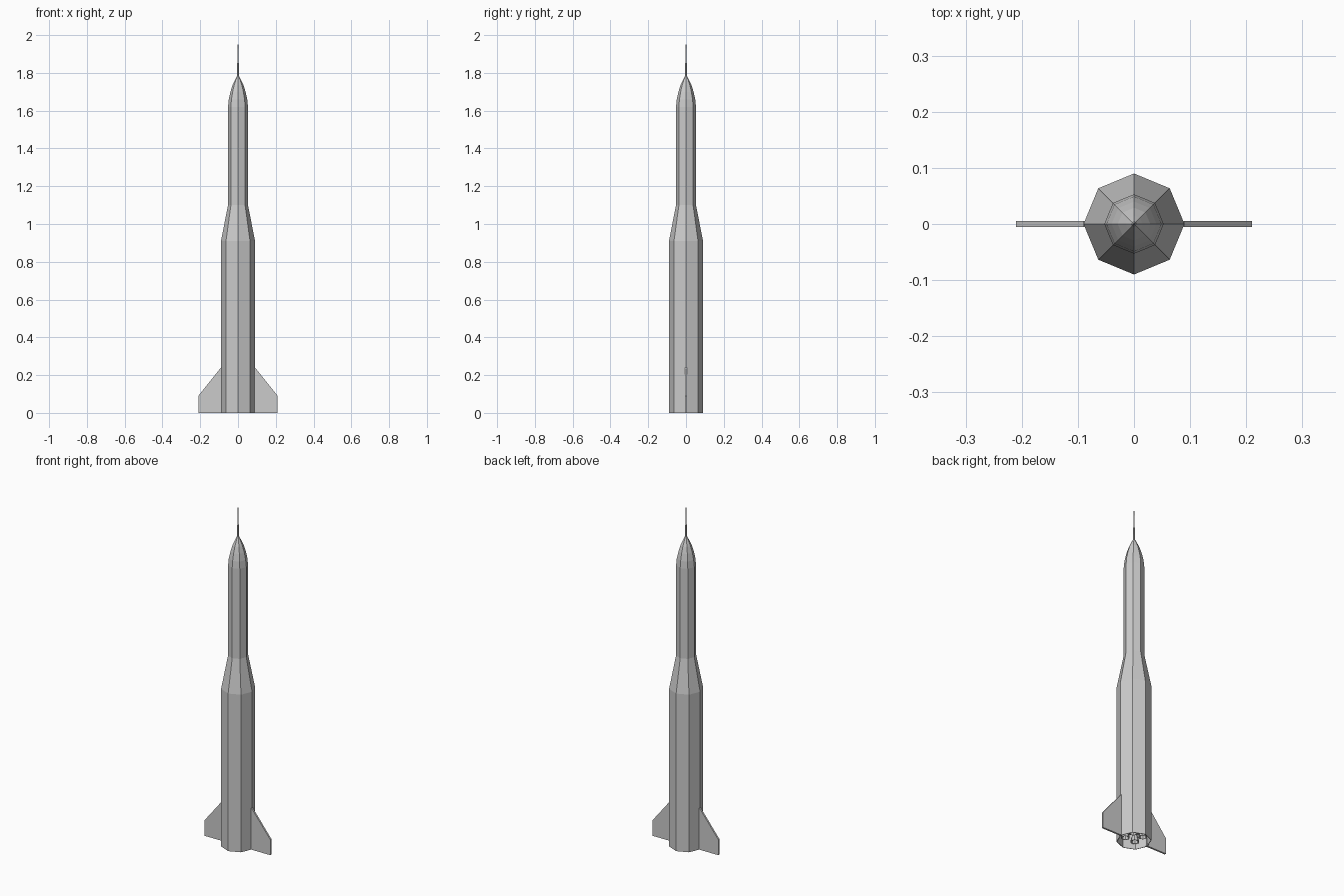
import bpy
import math

if "Cube" in bpy.data.objects:
    bpy.data.objects.remove(bpy.data.objects["Cube"])

SIDES = 8


def make_object(name, verts, faces):
    mesh = bpy.data.meshes.new(name)
    mesh.from_pydata(verts, [], faces)
    mesh.update()
    obj = bpy.data.objects.new(name, mesh)
    bpy.context.collection.objects.link(obj)
    return obj


def lathe(name, profile, sides=SIDES, center=(0, 0)):
    """Revolve (radius, z) points into a faceted shell; radius 0 makes a pole."""
    cx, cy = center
    verts, rings, faces = [], [], []
    for r, z in profile:
        n = 1 if r == 0 else sides
        rings.append([len(verts) + i for i in range(n)])
        for i in range(n):
            a = 2 * math.pi * i / sides
            verts.append((cx + r * math.cos(a), cy + r * math.sin(a), z))
    for lo, hi in zip(rings, rings[1:]):
        for i in range(sides):
            j = (i + 1) % sides
            quad = [lo[i % len(lo)], lo[j % len(lo)], hi[j % len(hi)], hi[i % len(hi)]]
            faces.append(list(dict.fromkeys(quad)))
    return make_object(name, verts, faces)


# Lower stage, with a recessed engine bay underneath
lathe("lower_stage", [(0, 0.08), (0.085, 0.08), (0.087, 0), (0.09, 0),
                      (0.09, 0.91), (0.053, 1.10)])

# Upper stage and rounded nose
lathe("upper_stage", [(0.053, 1.10), (0.053, 1.62)])
lathe("nose_cone", [(0.053, 1.62), (0.049, 1.66), (0.040, 1.70),
                    (0.029, 1.735), (0.015, 1.765), (0.005, 1.785), (0, 1.785)])

# Tapering spike on the tip
lathe("nose_spike", [(0.006, 1.775), (0, 2.0)])

# Pair of swept fins
FIN = [(0.08, 0), (0.21, 0), (0.21, 0.09), (0.09, 0.24), (0.08, 0.24)]
for side, label in ((1, "right"), (-1, "left")):
    n = len(FIN)
    verts = [(side * x, y, z) for y in (-0.005, 0.005) for x, z in FIN]
    faces = [list(range(n)), list(range(2 * n - 1, n - 1, -1))]
    faces += [[(i + 1) % n, i, n + i, n + (i + 1) % n] for i in range(n)]
    if side < 0:
        faces = [f[::-1] for f in faces]
    make_object(label + "_fin", verts, faces)

# Four engine bells inside the bay
for k in range(4):
    a = math.radians(45 + 90 * k)
    lathe(f"engine_bell_{k + 1}",
          [(0, 0.06), (0.010, 0.055), (0.020, 0.02), (0.023, 0.02),
           (0.018, 0.045), (0.011, 0.062), (0.011, 0.08)],
          center=(0.045 * math.cos(a), 0.045 * math.sin(a)))
